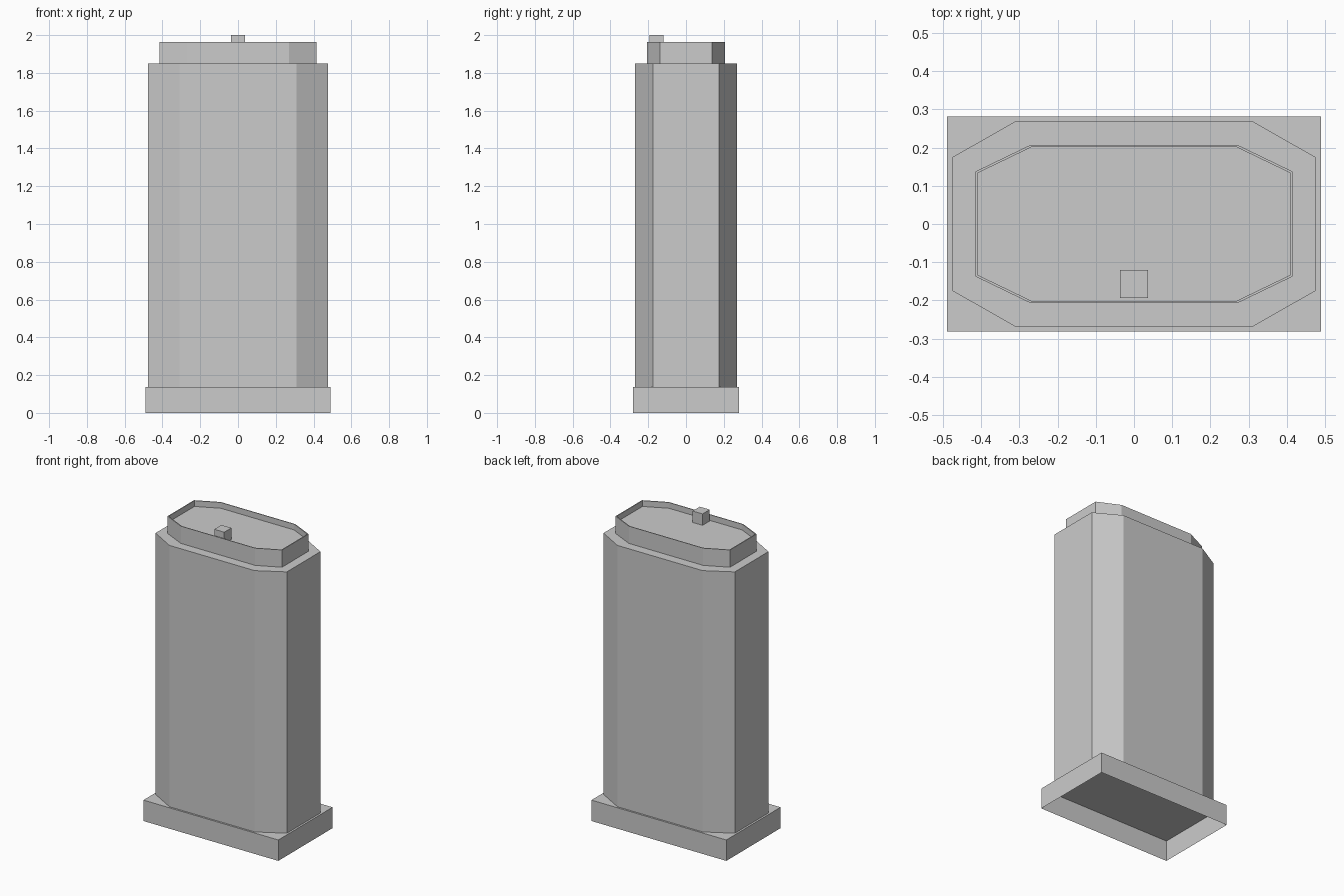
import bpy, bmesh

if "Cube" in bpy.data.objects:
    bpy.data.objects.remove(bpy.data.objects["Cube"])


def octagon(x, y, cx, cy):
    """Rectangle outline with cut corners; cx, cy are the ends of the straight sides."""
    return [(cx, -y), (x, -cy), (x, cy), (cx, y),
            (-cx, y), (-x, cy), (-x, -cy), (-cx, -y)]


def rectangle(x, y):
    return [(x, -y), (x, y), (-x, y), (-x, -y)]


def shell(name, levels, offset=(0, 0)):
    """Bridge successive (outline, z) loops and cap the last; the bottom stays open."""
    bm = bmesh.new()
    loops = [[bm.verts.new((x + offset[0], y + offset[1], z)) for x, y in outline]
             for outline, z in levels]
    for low, high in zip(loops, loops[1:]):
        n = len(low)
        for i in range(n):
            j = (i + 1) % n
            bm.faces.new((low[i], low[j], high[j], high[i]))
    bm.faces.new(loops[-1])
    mesh = bpy.data.meshes.new(name)
    bm.to_mesh(mesh)
    bm.free()
    obj = bpy.data.objects.new(name, mesh)
    bpy.context.collection.objects.link(obj)
    return obj


# Plinth, hollow underneath
base = rectangle(0.489, 0.281)
shell("base", [(base, 0), (base, 0.137)])

# Main body with shoulder, raised collar and recessed top
body = octagon(0.476, 0.269, 0.309, 0.174)
collar = octagon(0.415, 0.207, 0.27, 0.137)
recess = octagon(0.409, 0.202, 0.266, 0.133)
shell("body", [(body, 0.137), (body, 1.85), (collar, 1.85),
               (collar, 1.963), (recess, 1.963), (recess, 1.925)])

# Small button on the recessed top
button = rectangle(0.036, 0.037)
shell("button", [(button, 1.925), (button, 2.0)], (0, -0.157))
